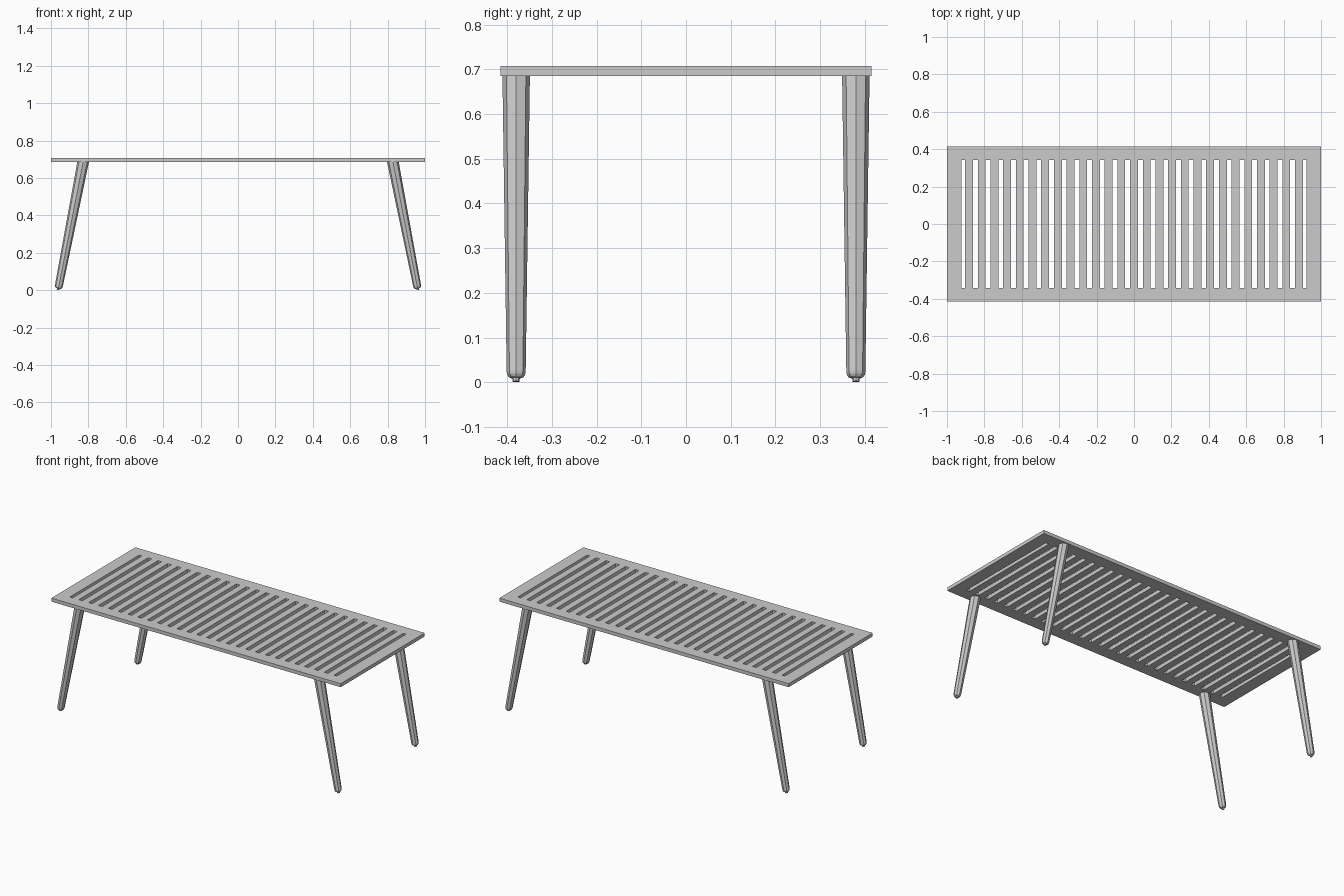
import bpy, bmesh
from math import cos, sin, pi
from mathutils import Vector, Matrix

if "Cube" in bpy.data.objects:
    bpy.data.objects.remove(bpy.data.objects["Cube"])

TOP_Z, UNDER_Z = 0.707, 0.685
OPEN_X, OPEN_Y = 0.923, 0.342


def finish(bm, name):
    bmesh.ops.recalc_face_normals(bm, faces=bm.faces)
    mesh = bpy.data.meshes.new(name)
    bm.to_mesh(mesh)
    bm.free()
    obj = bpy.data.objects.new(name, mesh)
    bpy.context.collection.objects.link(obj)
    return obj


def bridge(bm, a, b):
    n = len(a)
    for i in range(n):
        j = (i + 1) % n
        bm.faces.new((a[i], a[j], b[j], b[i]))


# Rectangular tabletop frame with an open middle
bm = bmesh.new()
loops = [[bm.verts.new((sx * x, sy * y, z))
          for sx, sy in ((-1, -1), (1, -1), (1, 1), (-1, 1))]
         for x, y, z in ((1, 0.415, UNDER_Z), (1, 0.415, TOP_Z),
                         (OPEN_X, OPEN_Y, TOP_Z), (OPEN_X, OPEN_Y, UNDER_Z))]
for k in range(4):
    bridge(bm, loops[k], loops[(k + 1) % 4])
finish(bm, "tabletop_frame")

# Row of cross slats filling the opening
SLATS, FIRST_X, WIDTH = 27, -0.882, 0.042
bm = bmesh.new()
for i in range(SLATS):
    x = FIRST_X - 2 * FIRST_X * i / (SLATS - 1)
    bmesh.ops.create_cube(
        bm, size=1,
        matrix=Matrix.Translation((x, 0, (TOP_Z + UNDER_Z) / 2))
        @ Matrix.Diagonal((WIDTH, 2 * OPEN_Y, TOP_Z - UNDER_Z, 1)))
finish(bm, "tabletop_slats")


# Splayed, tapered octagonal leg with rounded end and small foot peg
def leg(name, sx, sy):
    foot = Vector((sx * 0.962, sy * 0.38, 0.0015))
    head = Vector((sx * 0.827, sy * 0.38, 0.692))
    axis = (head - foot).normalized()
    v = Vector((0, 1, 0))
    u = v.cross(axis)
    profile = [(0, 0.008), (0.008, 0.008), (0.008, 0.012), (0.010, 0.0165),
               (0.015, 0.0200), (0.022, 0.0213), ((head - foot).length, 0.0308)]
    bm = bmesh.new()
    rings = [[bm.verts.new(foot + axis * d
                           + (u * cos(i * pi / 4) + v * sin(i * pi / 4)) * r)
              for i in range(8)] for d, r in profile]
    for a, b in zip(rings, rings[1:]):
        bridge(bm, a, b)
    bm.faces.new(rings[0])
    bm.faces.new(rings[-1])
    finish(bm, name)


for sy, depth in ((-1, "front"), (1, "back")):
    for sx, side in ((-1, "left"), (1, "right")):
        leg(f"{depth}_{side}_leg", sx, sy)
